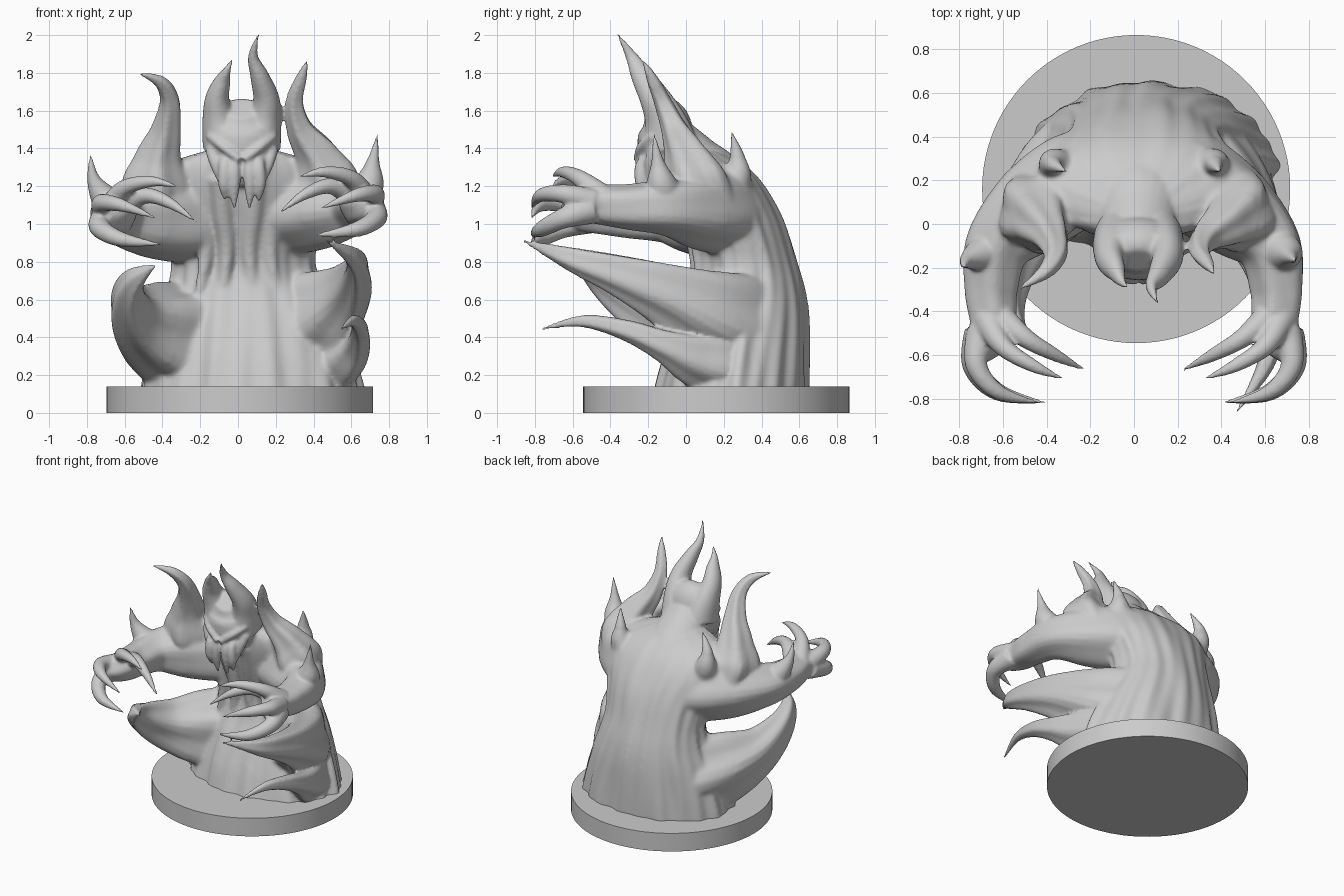
import bpy, bmesh, math
from mathutils import Vector

bm = bmesh.new()  # all organic parts collect here, then get fused


def sample(keys, steps=8):
    """Catmull-Rom interpolation of tuples of any length."""
    out = []
    n = len(keys)
    for i in range(n - 1):
        p = [keys[max(i - 1, 0)], keys[i], keys[i + 1], keys[min(i + 2, n - 1)]]
        for s in range(steps):
            t = s / steps
            out.append([0.5 * (2 * b + (c - a) * t + (2 * a - 5 * b + 4 * c - d) * t * t
                        + (3 * b - a - 3 * c + d) * t ** 3) for a, b, c, d in zip(*p)])
    return out + [list(keys[-1])]


def skin(rings):
    """Bridge rings of points into a closed tube."""
    vs = [[bm.verts.new(p) for p in r] for r in rings]
    n = len(vs[0])
    for a, b in zip(vs, vs[1:]):
        for i in range(n):
            bm.faces.new((a[i], a[(i + 1) % n], b[(i + 1) % n], b[i]))
    bm.faces.new(vs[0][::-1])
    bm.faces.new(vs[-1])


def tube(keys, squash=(1, 1, 1), flute=0.0, n=28):
    """Tapered tube through (x, y, z, radius) keys, optionally fluted."""
    pts = sample(keys)
    pos = [Vector(p[:3]) for p in pts]
    rings, u = [], None
    for i, c in enumerate(pos):
        d = (pos[min(i + 1, len(pos) - 1)] - pos[max(i - 1, 0)]).normalized()
        u = (d.orthogonal() if u is None else u - d * u.dot(d)).normalized()
        v = d.cross(u)
        ring = []
        for k in range(n):
            a = 2 * math.pi * k / n
            r = max(pts[i][3], 0.005) * (1 + flute * math.sin(5 * a + i * 0.08))
            o = (u * math.cos(a) + v * math.sin(a)) * r
            ring.append(c + Vector(x * s for x, s in zip(o, squash)))
        rings.append(ring)
    skin(rings)


def mirrored(keys, side, dz=0.0):
    return [(side * x, y, z + (dz if side < 0 else 0), r) for x, y, z, r in keys]


# Torso: leaning column with flowing vertical folds (z, cx, cy, rx, ry)
torso = [(0.10, .07, .24, .59, .41), (0.30, .06, .265, .54, .385), (0.5, .05, .30, .47, .345),
         (0.65, .04, .325, .41, .30), (0.8, .03, .32, .38, .265), (1.0, .03, .26, .41, .265),
         (1.15, .02, .20, .46, .25), (1.26, .02, .15, .44, .22), (1.34, .02, .1, .34, .17),
         (1.40, .02, .05, .14, .09)]
rings = []
for z, cx, cy, rx, ry in sample(torso, 10):
    ring = []
    for k in range(160):
        a = 2 * math.pi * k / 160
        f = 1 + .016 * math.sin(13 * a + 2.5 * z) + .016 * math.sin(22 * a - 3 * z + 1) \
            + .012 * math.sin(7 * a + 5 * z)
        ring.append((cx + rx * f * math.cos(a), cy + ry * f * math.sin(a), z))
    rings.append(ring)
skin(rings)

# Chest and belly ridges
for s in (-1, 1):
    tube(mirrored([(.30, .04, 1.25, .05), (.2, .04, 1.05, .05), (.17, .07, .85, .04), (.22, .08, .58, .02)], s))
    tube(mirrored([(.10, -.06, 1.25, .05), (.08, 0, 1.05, .05), (.06, .05, .85, .04), (.09, .06, .58, .02)], s))

# Arms, claws and elbow spikes
arm = [(.08, .3, 1.05, .16), (.26, .2, 1.07, .22), (.46, .06, 1.08, .205), (.62, -.1, 1.09, .15),
       (.655, -.3, 1.09, .12), (.65, -.45, 1.1, .105), (.69, -.56, 1.1, .085), (.71, -.62, 1.1, .04)]
claws = [
    [(.64, -.4, 1.12, .07), (.5, -.52, 1.2, .045), (.36, -.6, 1.16, .03), (.22, -.67, 1.06, .005)],
    [(.67, -.44, 1.14, .07), (.6, -.56, 1.24, .045), (.46, -.65, 1.275, .03), (.32, -.71, 1.25, .005)],
    [(.70, -.5, 1.08, .08), (.73, -.65, 1.03, .055), (.62, -.77, .97, .04), (.40, -.82, .94, .005)],
    [(.70, -.5, 1.12, .07), (.72, -.65, 1.16, .05), (.62, -.77, 1.15, .035), (.43, -.82, 1.08, .005)],
]
for s in (-1, 1):
    tube(mirrored(arm, s, -.05), flute=.05)
    for c in claws:
        tube(mirrored(c, s, -.05))
tube([(.6, -.1, 1.08, .12), (.69, -.13, 1.21, .085), (.715, -.15, 1.33, .035), (.74, -.17, 1.48, .005)])
tube([(-.6, -.1, 1.03, .12), (-.7, -.14, 1.13, .08), (-.765, -.17, 1.24, .035), (-.78, -.2, 1.37, .005)])

# Shoulder horns
tube([(.46, .12, 1.08, .15), (.47, .05, 1.22, .17), (.42, 0, 1.36, .115), (.33, -.06, 1.5, .07),
      (.30, -.12, 1.64, .047), (.335, -.18, 1.77, .03), (.37, -.23, 1.87, .005)], flute=.09)
tube([(-.42, .12, 1.08, .15), (-.44, .05, 1.2, .18), (-.42, 0, 1.36, .12), (-.38, -.06, 1.5, .078),
      (-.36, -.14, 1.65, .052), (-.41, -.22, 1.75, .034), (-.53, -.3, 1.8, .005)], flute=.09)

# Small spikes behind the shoulders
for s in (-1, 1):
    tube([(s * .3, .2, 1.1, .09), (s * .36, .27, 1.24, .08), (s * .37, .27, 1.36, .04),
          (s * .35 + .04, .24, 1.49, .005)])

# Neck hump and head
tube([(.02, .2, 1.05, .16), (.02, .14, 1.2, .19), (.02, .03, 1.33, .16), (.02, -.05, 1.45, .12),
      (.02, -.09, 1.54, .08)], squash=(1.2, 1, 1))
tube([(.02, -.13, 1.2, .07), (.02, -.13, 1.29, .13), (.02, -.12, 1.38, .175), (.02, -.11, 1.48, .188),
      (.02, -.135, 1.56, .16), (.02, -.17, 1.61, .08)], squash=(1.06, .78, 1))

# Head horns forming an open crescent, joined by a back ridge
tube([(-.07, -.08, 1.42, .12), (-.1, -.11, 1.55, .09), (-.11, -.16, 1.66, .065), (-.085, -.21, 1.75, .045),
      (-.06, -.26, 1.81, .022), (-.03, -.29, 1.87, .005)], squash=(1, 1.25, 1))
tube([(.11, -.08, 1.42, .12), (.14, -.11, 1.55, .09), (.15, -.16, 1.66, .07), (.115, -.23, 1.78, .05),
      (.08, -.29, 1.89, .026), (.11, -.365, 2.01, .005)], squash=(1, 1.25, 1))
tube([(-.1, -.09, 1.62, .04), (.02, -.05, 1.58, .045), (.14, -.09, 1.62, .04)])

# Brow ridges, cheeks and the hanging jaw tendrils
for s in (-1, 1):
    tube([(.02 + s * .17, -.17, 1.47, .025), (.02 + s * .1, -.235, 1.41, .025),
          (.02 + s * .01, -.26, 1.34, .02)])
    tube([(.02 + s * .16, -.16, 1.4, .035), (.02 + s * .14, -.19, 1.32, .03), (.02 + s * .11, -.2, 1.2, .008)])
for x, tip in ((-.07, 1.13), (-.02, 1.08), (.06, 1.08), (.11, 1.12)):
    tube([(x, -.17, 1.37, .03), (x, -.235, 1.31, .033), (x * 1.05, -.235, 1.21, .032), (x, -.215, tip, .008)])

# Large flame tongues sweeping forward from the lower body
tube([(.05, .42, .42, .16), (.28, .3, .45, .25), (.46, .12, .52, .23), (.58, -.1, .63, .155),
      (.63, -.35, .73, .1), (.61, -.62, .82, .055), (.47, -.86, .91, .006)], squash=(.72, 1, 1.1), flute=.1)
tube([(0, .4, .36, .16), (-.22, .27, .38, .26), (-.4, .1, .42, .24), (-.53, -.1, .49, .17),
      (-.58, -.3, .6, .115), (-.55, -.46, .7, .065), (-.44, -.58, .78, .008)], squash=(.8, 1, 1.1), flute=.1)

# Smaller flame tongue low on the right
tube([(.25, .35, .22, .16), (.45, .2, .25, .19), (.56, .04, .29, .14), (.63, -.12, .36, .085),
      (.645, -.32, .44, .055), (.61, -.55, .485, .032), (.54, -.78, .44, .005)], squash=(.8, 1, 1), flute=.08)

# Fuse all organic parts into one smooth skin
bmesh.ops.recalc_face_normals(bm, faces=bm.faces)
mesh = bpy.data.meshes.new("flame_creature")
bm.to_mesh(mesh)
bm.free()
body = bpy.data.objects.new("flame_creature", mesh)
bpy.context.collection.objects.link(body)
bpy.context.view_layer.objects.active = body
body.select_set(True)
rm = body.modifiers.new("fuse", 'REMESH')
rm.mode = 'VOXEL'
rm.voxel_size = 0.011
bpy.ops.object.modifier_apply(modifier="fuse")

# Blend the seams on the trunk strongly, everything else lightly
group = body.vertex_groups.new(name="trunk")
group.add([v.index for v in body.data.vertices
           if v.co.z < 1.36 and abs(v.co.x) < .58 and v.co.y > -.1], 1.0, 'REPLACE')
for name, count in (("blend", 24), ("soften", 4)):
    sm = body.modifiers.new(name, 'SMOOTH')
    sm.factor = 0.5
    sm.iterations = count
    if name == "blend":
        sm.vertex_group = "trunk"
    bpy.ops.object.modifier_apply(modifier=name)
bpy.ops.object.shade_smooth()

# Round display base
bpy.ops.mesh.primitive_cylinder_add(vertices=96, radius=.705, depth=.14, location=(.01, .16, .07))
bpy.context.object.name = "round_base"
bpy.ops.object.shade_smooth_by_angle()
